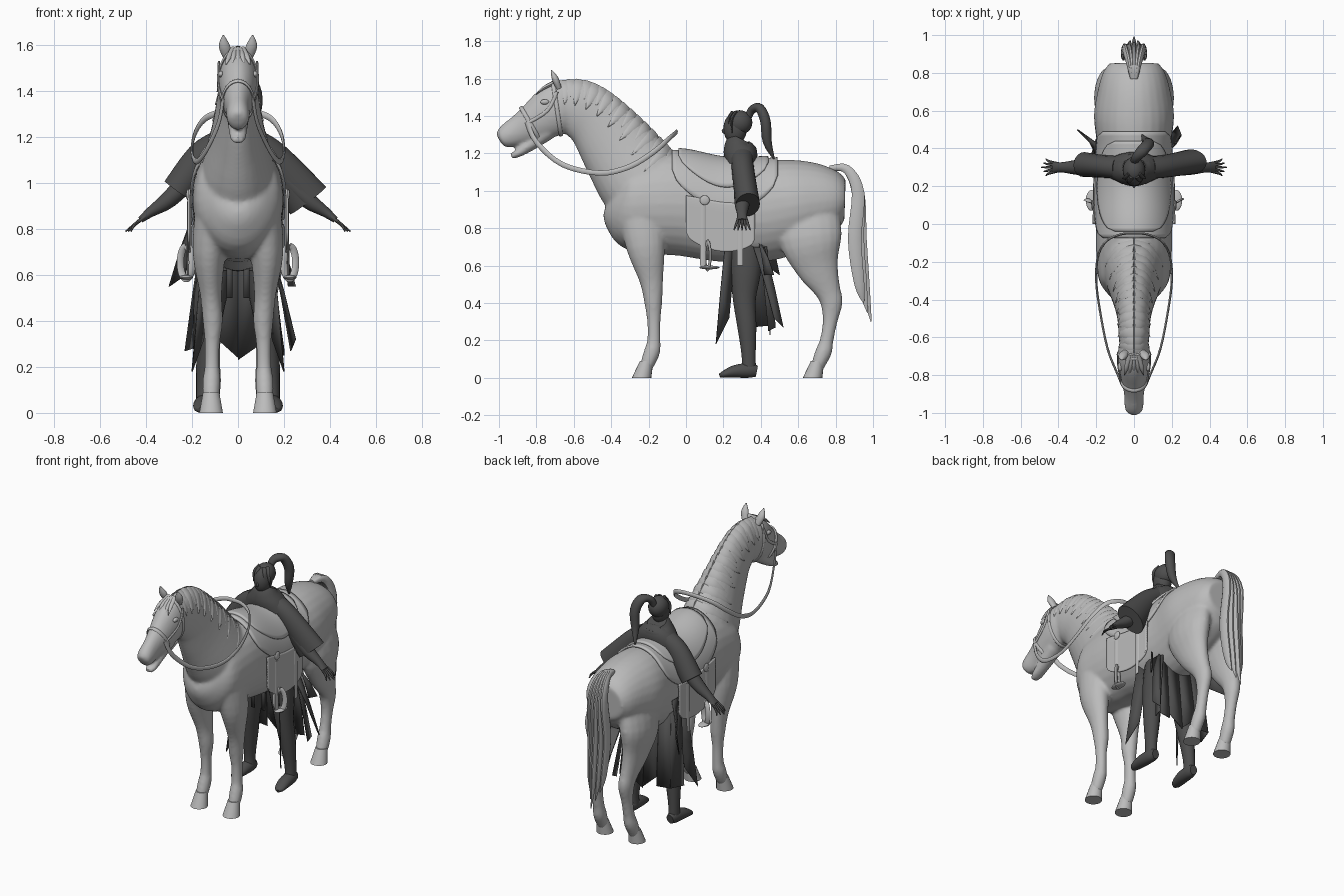
import bpy, bmesh, math
from mathutils import Vector

cube = bpy.data.objects.get("Cube")
if cube:
    bpy.data.objects.remove(cube)
X, Y, Z = Vector((1, 0, 0)), Vector((0, 1, 0)), Vector((0, 0, 1))
SIDES = (("left", 1), ("right", -1))

def material(name, v):
    m = bpy.data.materials.new(name)
    m.use_nodes = True
    m.diffuse_color = (v, v, v, 1)
    m.node_tree.nodes["Principled BSDF"].inputs["Base Color"].default_value = (v, v, v, 1)
    return m

LIGHT, DARK = material("light_grey", 0.5), material("dark_grey", 0.075)

def finish(name, bm, mat, thick=0):
    bmesh.ops.recalc_face_normals(bm, faces=bm.faces)
    me = bpy.data.meshes.new(name)
    bm.to_mesh(me)
    me.materials.append(mat)
    me.shade_smooth()
    me.set_sharp_from_angle(angle=math.radians(45))
    ob = bpy.data.objects.new(name, me)
    bpy.context.collection.objects.link(ob)
    if thick:
        mod = ob.modifiers.new("thickness", "SOLIDIFY")
        mod.thickness, mod.offset = thick, 0
    return ob

def fuse(name, parts, mat):
    """Melt overlapping parts into one smooth skin."""
    bm = bmesh.new()
    for ob in parts:
        bm.from_mesh(ob.data)
        bpy.data.objects.remove(ob)
    ob = finish(name, bm, mat)
    mod = ob.modifiers.new("skin", "REMESH")
    mod.mode, mod.voxel_size, mod.use_smooth_shade = "VOXEL", 0.01, True
    mod = ob.modifiers.new("soften", "SMOOTH")
    mod.factor, mod.iterations = 0.5, 7

def spline(pts, k=4):
    """Catmull-Rom through tuples of any size."""
    out, n = [], len(pts)
    for i in range(n - 1):
        rows = list(zip(pts[max(i - 1, 0)], pts[i], pts[i + 1], pts[min(i + 2, n - 1)]))
        for t in (j / k for j in range(k)):
            out.append(tuple(q + t / 2 * (r - p + t * (2*p - 5*q + 4*r - s + t * (3*q - p - 3*r + s))) for p, q, r, s in rows))
    return out + [tuple(pts[-1])]

def frames(pts, hint=X):
    """Centre, side axis, normal axis and both radii for every point."""
    cs, out = [Vector(p[:3]) for p in pts], []
    for i, p in enumerate(pts):
        t = (cs[min(i + 1, len(cs) - 1)] - cs[max(i - 1, 0)]).normalized()
        s = (hint - t * hint.dot(t)).normalized()
        out.append((cs[i], s, t.cross(s), max(p[3], 0.001), max(p[4], 0.001)))
    return out

def sheet(name, rows, mat, thick=0, tube=False):
    """Grid of points as a thin sheet, or as a closed tube with caps."""
    bm = bmesh.new()
    vs = [[bm.verts.new(p) for p in r] for r in rows]
    for r, q in zip(vs, vs[1:]):
        for j in range(0 if tube else 1, len(r)):
            bm.faces.new((r[j], r[j - 1], q[j - 1], q[j]))
    if tube:
        bm.faces.new(vs[0])
        bm.faces.new(vs[-1])
    return finish(name, bm, mat, thick)

def loft(name, pts, mat, hint=X, seg=18, k=4):
    turn = [math.tau * j / seg for j in range(seg)]
    rows = [[c + s * a * math.cos(w) + n * b * math.sin(w) for w in turn] for c, s, n, a, b in frames(spline(pts, k), hint)]
    return sheet(name, rows, mat, tube=True)

def flip(s, pts):
    return [(p[0] * s, *p[1:]) for p in pts]

def pair(name, pts, mat, hint=X, seg=18):
    return [loft(f"{side}_{name}", flip(s, pts), mat, hint, seg) for side, s in SIDES]

def ball(name, loc, size, mat):
    bm = bmesh.new()
    bmesh.ops.create_uvsphere(bm, u_segments=20, v_segments=12, radius=1)
    for v in bm.verts:
        v.co = Vector(loc) + Vector(a * b for a, b in zip(v.co, size))
    finish(name, bm, mat)

# Horse trunk, neck, head and legs melted together
TRUNK = [(0, -.42, .94, .05, .06), (0, -.385, .93, .12, .15), (0, -.3, .92, .185, .24), (0, -.15, .93, .2, .27),
         (0, 0, .925, .2, .275), (0, .2, .89, .197, .27), (0, .4, .89, .195, .27), (0, .57, .92, .212, .25),
         (0, .7, .94, .193, .215), (0, .8, .95, .165, .165), (0, .85, .95, .13, .11)]
NECK = [(0, -.18, .98, .18, .22), (0, -.25, 1.06, .16, .23), (0, -.37, 1.23, .115, .2),
        (0, -.48, 1.37, .09, .165), (0, -.58, 1.44, .082, .15), (0, -.67, 1.46, .075, .12)]
HEAD = [(0, -.6, 1.47, .05, .09), (0, -.65, 1.46, .08, .13), (0, -.72, 1.42, .085, .135), (0, -.82, 1.36, .068, .105),
        (0, -.9, 1.32, .052, .08), (0, -.96, 1.292, .05, .064), (0, -.99, 1.28, .042, .047), (0, -1, 1.275, .02, .025)]
JAW = [(0, -.74, 1.315, .055, .045), (0, -.84, 1.242, .042, .034), (0, -.9, 1.2, .037, .022), (0, -.935, 1.185, .022, .016)]
FORELEG = [(.1, -.24, .9, .085, .13), (.125, -.215, .7, .073, .105), (.118, -.185, .52, .048, .064),
           (.11, -.175, .4, .044, .048), (.112, -.172, .3, .033, .036), (.113, -.172, .2, .033, .036),
           (.115, -.18, .145, .039, .043), (.117, -.2, .09, .038, .04), (.117, -.215, .05, .033, .033)]
HINDLEG = [(.09, .65, .95, .07, .16), (.127, .665, .75, .085, .17), (.125, .7, .6, .063, .12), (.115, .757, .47, .047, .071),
           (.11, .778, .4, .044, .06), (.11, .77, .3, .034, .04), (.11, .752, .2, .034, .037),
           (.112, .738, .145, .039, .044), (.115, .715, .09, .038, .04), (.115, .7, .05, .033, .033)]
parts = [loft("part", p, LIGHT, seg=28) for p in (TRUNK, NECK, HEAD, JAW)]
fuse("horse_body", parts + pair("part", FORELEG, LIGHT) + pair("part", HINDLEG, LIGHT), LIGHT)
pair("ear", [(.045, -.68, 1.55, .02, .015), (.06, -.7, 1.6, .024, .018), (.064, -.72, 1.645, .003, .003)], LIGHT)

def hoof(name, x, y):
    bm = bmesh.new()
    bmesh.ops.create_cone(bm, cap_ends=True, segments=18, radius1=.052, radius2=.036, depth=.09)
    for v in bm.verts:
        v.co += Vector((x, y + v.co.z * .3, .045))
    finish(name, bm, LIGHT)

for side, s in SIDES:
    hoof(f"{side}_front_hoof", .117 * s, -.224)
    hoof(f"{side}_hind_hoof", .117 * s, .69)
    ball(f"{side}_eye", (.074 * s, -.755, 1.475), (.012, .024, .014), LIGHT)
    # Mane locks wrapped over the neck
    for i, (c, a, n, ra, rn) in enumerate(frames(spline(NECK, 4))[4:]):
        reach = 1 + .3 * (i % 2)
        lock = [(*(c + a * s * (ra + .004) * math.sin(w * reach) + n * (rn + .004) * math.cos(w * reach) - Z * .03 * w), r, .006)
                for w, r in ((0, .032), (.4, .03), (.75, .02), (1, .002))]
        loft(f"{side}_mane_lock", lock, LIGHT, a.cross(n), 8, 3)

# Forelock and tail
for i in range(-2, 3):
    j = abs(i)
    loft("forelock", [(.01 * i, -.69, 1.585, .015, .012), (.02 * i, -.76, 1.55, .012, .009),
                      (.026 * i, -.8, 1.5 + .008 * j, .002, .002)], LIGHT, seg=8)
    loft("tail_strand", [(.004 * i, .77, 1.12, .012, .015), (.014 * i, .86, 1.115, .016, .025), (.024 * i, .92, .99, .015, .035),
                         (.028 * i, .93 - .014 * j, .74, .014, .038), (.024 * i, .955 - .014 * j, .5, .012, .028),
                         (.018 * i, .99 - .02 * j, .3 + .05 * j, .002, .003)], LIGHT, seg=10)

# Saddle: sheets that follow the trunk
profile = spline(TRUNK, 8)

def on_trunk(y, a, off):
    p, q = next((p, q) for p, q in zip(profile, profile[1:]) if q[1] >= y)
    t = (y - p[1]) / (q[1] - p[1])
    z, rx, rz = (u + (v - u) * t for u, v in zip(p[2:], q[2:]))
    out = math.sin(a) if abs(a) < math.pi / 2 else math.copysign(1, a)
    return Vector(((rx + off) * out, y, z + (rz + off) * math.cos(a)))

def shell(name, y0, y1, low, high, off, thick):
    grid = [i / 24 for i in range(25)]
    sheet(name, [[on_trunk(y0 + (y1 - y0) * u, low(u) + (high(u) - low(u)) * v, off) for v in grid] for u in grid], LIGHT, thick)

def arch(base, rise):
    return lambda u: base + rise * math.sqrt(max(math.sin(math.pi * u), 0))

blanket, seat, bottom = arch(.85, .7), arch(.45, .65), arch(2.1, .33)
shell("saddle_skirt", -.075, .49, lambda u: -blanket(u), blanket, .008, .012)
shell("saddle_seat", -.04, .44, lambda u: -seat(u), seat, .017, .016)
for side, s in SIDES:
    shell(f"{side}_saddle_flap", 0, .37, lambda u: 1.4 * s, lambda u: bottom(u) * s, .014, .01)
    ball(f"{side}_saddle_button", (.218 * s, .1, .95), (.008, .026, .026), LIGHT)
    ball(f"{side}_stirrup_tread", (.225 * s, .125, .59), (.03, .055, .01), LIGHT)
for y in (.09, .29):
    pair("stirrup_strap", [(.218, y, .92, .004, .016), (.22, y, .6, .004, .016)], LIGHT, seg=8)
pair("stirrup", [(.225 + .026 * math.sin(w), .115 + .015 * math.sin(w), .655 + .07 * math.cos(w), .006, .016)
                 for w in (math.tau * j / 16 for j in range(17))], LIGHT, Vector((.3, -1, 0)), 8)

# Bridle and reins
def band(name, c, n, rx, rn):
    c, n = Vector(c), Vector(n).normalized()
    loft(name, [(*(c + X * rx * math.cos(w) + n * rn * math.sin(w)), .011, .006)
                for w in (math.tau * j / 20 for j in range(21))], LIGHT, X.cross(n), 8, 2)

band("noseband", (0, -.83, 1.355), (0, -.5, .86), .068, .105)
band("headband", (0, -.69, 1.44), (0, -.15, 1), .086, .145)
half = [(.065, -.85, 1.37), (.085, -.8, 1.26), (.14, -.66, 1.14), (.18, -.46, 1.095), (.2, -.3, 1.13),
        (.19, -.17, 1.21), (.145, -.09, 1.28), (.07, -.055, 1.31)]
loft("reins", [(*p, .014, .006) for p in half + [(0, -.05, 1.315)] + flip(-1, half[::-1])], LIGHT, Z, 8)
pair("cheek_strap", [(.083, -.69, 1.53, .005, .009), (.085, -.74, 1.43, .005, .009), (.067, -.85, 1.36, .005, .009)], LIGHT, seg=8)

# Rider: torso, cowl, head, hair
loft("rider_torso", [(0, .31, .62, .14, .09), (0, .31, .8, .11, .08), (0, .31, 1, .12, .08),
                     (0, .3, 1.14, .16, .08), (0, .3, 1.21, .12, .08), (0, .29, 1.25, .06, .05)], DARK)
loft("rider_cowl", [(0, .295, 1.15, .16, .085), (0, .29, 1.21, .12, .09), (0, .29, 1.25, .085, .08), (0, .3, 1.275, .06, .06)], DARK)
ball("rider_head", (0, .263, 1.333), (.053, .063, .085), DARK)
ball("rider_hair", (0, .285, 1.365), (.06, .07, .066), DARK)
ball("rider_nose", (0, .203, 1.32), (.008, .012, .014), DARK)
for x in (-.05, -.025, .03, .052):
    y = .2 + abs(x) * .7
    loft("hair_fringe", [(x * .5, y + .03, 1.42, .014, .009), (x, y + .008, 1.38, .012, .007),
                         (x * 1.15, y + .01, 1.31, .002, .002)], DARK, seg=8)
loft("ponytail", [(0, .33, 1.39, .02, .02), (.015, .355, 1.435, .026, .022), (.05, .395, 1.44, .032, .026),
                  (.075, .425, 1.37, .032, .028), (.065, .435, 1.26, .024, .024), (.04, .475, 1.16, .002, .002)], DARK)

# Rider arms, hands, legs and feet
for side, s in SIDES:
    wide, ex, ez, ey = (.1, .305, .925, .33) if s > 0 else (.068, .265, .97, .315)
    loft(f"{side}_sleeve", flip(s, [(.08, .3, 1.18, .06, .055), (.16, .305, 1.11, .06, .07), (ex, ey, ez, .066, wide)]), DARK, Y)
pair("forearm", [(.2, .3, 1.03, .045, .045), (.3, .3, .93, .04, .038), (.38, .3, .875, .027, .023), (.425, .3, .84, .03, .014)], DARK, Y)
for i in range(-2, 3):
    pair("finger", [(.405, .3 + .01 * i, .855, .008, .008), (.45, .3 + .016 * i, .82, .007, .007),
                    (.49 - .012 * abs(i), .3 + .022 * i, .79, .003, .003)], DARK, Y, 8)
pair("rider_leg", [(.07, .315, .75, .07, .09), (.1, .318, .58, .068, .085), (.12, .312, .42, .053, .062),
                   (.135, .325, .28, .046, .052), (.148, .335, .12, .034, .038), (.148, .335, .04, .034, .04)], DARK)
pair("boot", [(.148, .378, .035, .025, .03), (.15, .34, .04, .036, .04), (.155, .26, .034, .04, .034),
              (.162, .2, .018, .03, .018), (.165, .18, .012, .01, .01)], DARK)

# Coat tails: tapered cloth panels with a ragged hem
def panel(name, *corners):
    a, b, c, d = (Vector(p) for p in corners)
    sheet(name, [[a, b], [a.lerp(c, .5) + Z * .015, b.lerp(d, .5) + Z * .015], [c, d]], DARK, .006)

for x0, x1, h0, h1 in ((-.2, -.1, .28, .27), (-.1, 0, .33, .24), (0, .1, .23, .3), (.1, .17, .27, .28)):
    panel("coat_back_panel", (x0 * .85, .4, .75), (x1 * .85, .4, .75), (x0, .45, h0), (x1, .45, h1))
for side, s in SIDES:
    panel(f"{side}_coat_front", (.1 * s, .27, .72), (.15 * s, .21, .72), (.15 * s, .23, .32), (.2 * s, .16, .18))
    panel(f"{side}_sash_end", (.025 * s, .215, .68), (.05 * s, .215, .68), (.025 * s, .21, .5), (.05 * s, .21, .5))
panel("left_coat_side", (.14 * s * -1, .39, .72), (.13, .43, .72), (.2, .44, .25), (.2, .48, .2 + .07))
panel("left_coat_strip", (.15, .36, .7), (.15, .42, .7), (.25, .47, .32), (.23, .52, .27))
panel("right_coat_side", (-.17, .4, .75), (-.16, .28, .75), (-.2, .45, .28), (-.23, .35, .27))
panel("left_cape_tail", (.19, .39, .72), (.2, .41, .7), (.22, .42, .55), (.25, .47, .55))
panel("right_cape_tail", (-.2, .36, .85), (-.2, .43, .85), (-.23, .43, .6), (-.3, .5, .55))
